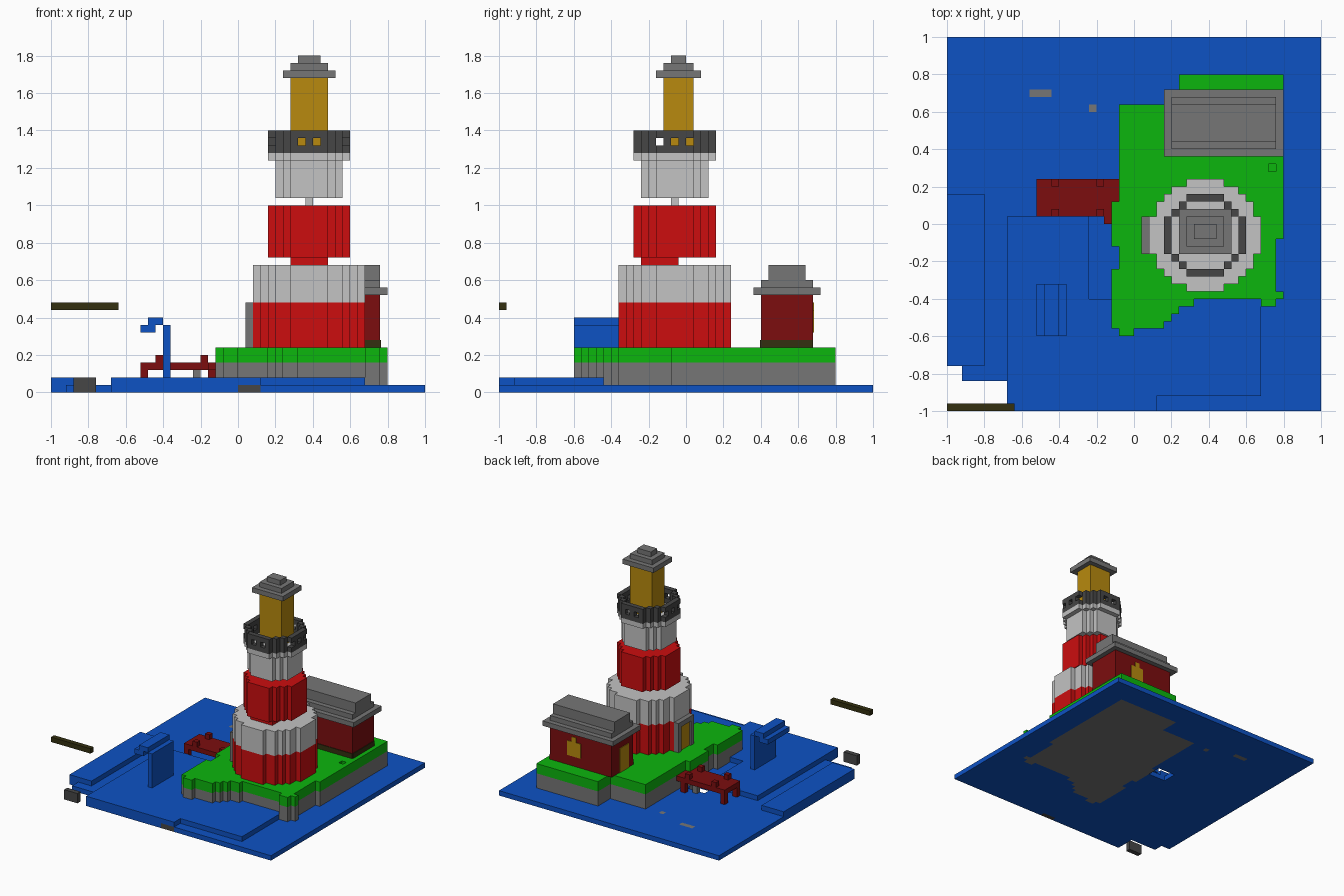
import bpy, bmesh

if "Cube" in bpy.data.objects:
    bpy.data.objects.remove(bpy.data.objects["Cube"])

U = 0.04  # block size


def material(name, r, g, b):
    lin = [(c / 255 / 12.92) if c < 10 else ((c / 255 + 0.055) / 1.055) ** 2.4 for c in (r, g, b)]
    m = bpy.data.materials.new(name)
    m.use_nodes = True
    m.diffuse_color = (*lin, 1)
    bsdf = m.node_tree.nodes["Principled BSDF"]
    bsdf.inputs["Base Color"].default_value = (*lin, 1)
    bsdf.inputs["Roughness"].default_value = 0.9
    return m


BLUE = material("water blue", 13, 82, 196)
GREEN = material("grass green", 12, 182, 13)
GREY = material("stone grey", 118, 118, 118)
DARK = material("dark grey", 70, 70, 70)
LIGHT = material("light grey", 195, 195, 195)
RED = material("bright red", 204, 13, 15)
MAROON = material("dark red", 124, 13, 15)
GOLD = material("lamp gold", 184, 138, 14)
OLIVE = material("dark olive", 52, 48, 16)


def cells(*rects):
    """Grid cells covered by rectangles (x0, x1, y0, y1)."""
    out = set()
    for r in rects:
        x0, x1, y0, y1 = (round(v / U) for v in r)
        out |= {(i, j) for i in range(x0, x1) for j in range(y0, y1)}
    return out


def disc(d, ci=9, cj=-2):
    """Blocky disc, d cells wide, around a centre cell."""
    h = d // 2
    return {(ci + i, cj + j) for i in range(-h, h + 1) for j in range(-h, h + 1)
            if i * i + j * j <= d * d / 4}


def prism(name, area, z0, z1, mat):
    """Extrude a set of grid cells between two heights, outer skin only."""
    bm = bmesh.new()

    def face(*pts):
        bm.faces.new([bm.verts.new(p) for p in pts])

    for i, j in area:
        x0, x1, y0, y1 = i * U, (i + 1) * U, j * U, (j + 1) * U
        face((x0, y0, z1), (x1, y0, z1), (x1, y1, z1), (x0, y1, z1))
        face((x0, y1, z0), (x1, y1, z0), (x1, y0, z0), (x0, y0, z0))
        sides = (((i, j - 1), (x0, y0), (x1, y0)), ((i + 1, j), (x1, y0), (x1, y1)),
                 ((i, j + 1), (x1, y1), (x0, y1)), ((i - 1, j), (x0, y1), (x0, y0)))
        for near, a, b in sides:
            if near not in area:
                face((*a, z0), (*b, z0), (*b, z1), (*a, z1))
    bmesh.ops.remove_doubles(bm, verts=bm.verts, dist=1e-4)
    bmesh.ops.dissolve_limit(bm, angle_limit=0.01, verts=bm.verts, edges=bm.edges)
    return finish(name, bm, mat)


def box(name, x0, x1, y0, y1, z0, z1, mat):
    bm = bmesh.new()
    bmesh.ops.create_cube(bm, size=1)
    for v in bm.verts:
        v.co = ((x0 + x1) / 2 + v.co.x * (x1 - x0), (y0 + y1) / 2 + v.co.y * (y1 - y0),
                (z0 + z1) / 2 + v.co.z * (z1 - z0))
    return finish(name, bm, mat)


def finish(name, bm, mat):
    me = bpy.data.meshes.new(name)
    bm.to_mesh(me)
    bm.free()
    me.materials.append(mat)
    ob = bpy.data.objects.new(name, me)
    bpy.context.collection.objects.link(ob)
    return ob


# Island footprint
island = cells((-.08, .8, .12, .64), (.24, .8, .64, .8), (-.12, .8, -.08, .12),
               (-.12, .76, -.12, -.08), (-.08, .76, -.24, -.12), (-.12, .76, -.4, -.24),
               (-.12, .32, -.44, -.4), (-.12, .24, -.48, -.44), (-.12, .2, -.52, -.48),
               (-.12, .16, -.56, -.52), (-.08, 0, -.6, -.56),
               (.68, .76, -.44, -.4), (.76, .8, -.4, -.36))
hole = cells((.72, .76, .28, .32))
prism("island_rock", island, 0, .16, GREY)
prism("island_grass", island - hole, .16, .24, GREEN)
box("grass_hollow", .72, .76, .28, .32, .16, .2, GREEN)

# Water, with stones set into it
stones = cells((-.56, -.44, .68, .72), (-.24, -.2, .6, .64))
front_stone = cells((0, .12, -1, -.96))
gaps = cells((-1, -.92, -1, -.76), (-.92, -.68, -1, -.84), (-.28, -.12, .04, .16))
prism("water", cells((-1, 1, -1, 1)) - gaps - island - stones - front_stone, 0, .04, BLUE)
prism("small_stones", stones, 0, .04, GREY)
prism("front_stone", front_stone, 0, .04, DARK)
prism("water_swell", cells((-.68, -.24, -1, .04), (-.24, .68, -.92, -.4),
                           (-.24, .12, -1, -.92)) - island, .04, .08, BLUE)
box("water_side_swell", -1, -.8, -.76, .16, .04, .08, BLUE)

# Curling wave
for n, (x0, x1, z0, z1) in {"wall": (-.4, -.36, .08, .36), "crest": (-.48, -.4, .36, .4),
                            "lip": (-.52, -.44, .32, .36)}.items():
    box("wave_" + n, x0, x1, -.6, -.32, z0, z1, BLUE)

# Floating pieces at the corner
box("floating_log", -1, -.64, -1, -.96, .44, .48, OLIVE)
box("corner_stone", -.88, -.76, -1, -.96, 0, .08, DARK)

# Dock
prism("dock_deck", cells((-.52, -.08, .04, .24), (-.16, -.12, 0, .04)) - island, .12, .16, MAROON)
for y in (.04, .2):
    for x in (-.44, -.2):
        box("dock_post", x, x + U, y, y + U, .16, .2, MAROON)
    for x in (-.52, -.16):
        box("dock_leg", x, x + U, y, y + U, .04, .12, MAROON)
box("dock_stone", -.24, -.2, .16, .2, .04, .12, GREY)

# Tower, bottom to top
for name, d, z0, z1, mat in (("tower_base", 15, .24, .48, RED),
                             ("tower_lower_band", 15, .48, .68, LIGHT),
                             ("tower_middle", 11, .72, 1.0, RED),
                             ("tower_upper_band", 9, 1.04, 1.24, LIGHT),
                             ("tower_gallery", 11, 1.24, 1.28, LIGHT)):
    prism(name, disc(d), z0, z1, mat)
box("tower_lower_neck", .28, .48, -.24, -.04, .68, .72, RED)
box("tower_upper_neck", .36, .4, -.08, -.04, 1.0, 1.04, LIGHT)

# Gallery railing with square openings
full = disc(11)
ring = {(i, j) for i, j in full
        if not {(i + 1, j), (i - 1, j), (i, j + 1), (i, j - 1)} <= full}
openings = {(i, j) for i, j in ring
            if (abs(j + 2) == 5 and (i - 9) % 2) or (abs(i - 9) == 5 and j % 2 == 0)}
prism("railing_foot", ring, 1.28, 1.32, DARK)
prism("railing_bars", ring - openings, 1.32, 1.36, DARK)
prism("railing_top", ring, 1.36, 1.4, DARK)

# Lantern and stepped cap
box("lantern", .28, .48, -.12, .04, 1.28, 1.68, GOLD)
for k in range(3):
    s = U * k
    box("lantern_cap", .24 + s, .52 - s, -.16 + s, .08 - s, 1.68 + s, 1.72 + s, GREY)

# Tower doorway on the right side
for y in (-.16, 0):
    box("doorway_post", .04, .08, y, y + U, .24, .48, GREY)
box("doorway_lintel", .04, .08, -.12, 0, .44, .48, GREY)
box("tower_door", .05, .08, -.12, 0, .24, .44, GOLD)

# House with stepped roof
box("house_walls", .2, .76, .4, .68, .24, .52, MAROON)
box("house_front_footing", .2, .76, .395, .4, .24, .28, OLIVE)
box("house_side_footing", .76, .765, .4, .68, .24, .28, OLIVE)
box("roof_eaves", .16, .8, .36, .72, .52, .56, GREY)
box("roof_middle", .2, .76, .4, .68, .56, .6, GREY)
box("roof_ridge", .2, .76, .44, .64, .6, .68, GREY)
box("house_window", .48, .6, .68, .685, .32, .44, GOLD)
box("house_window_top", .52, .56, .68, .685, .44, .48, GOLD)
box("house_door", .195, .2, .46, .58, .24, .44, GOLD)
